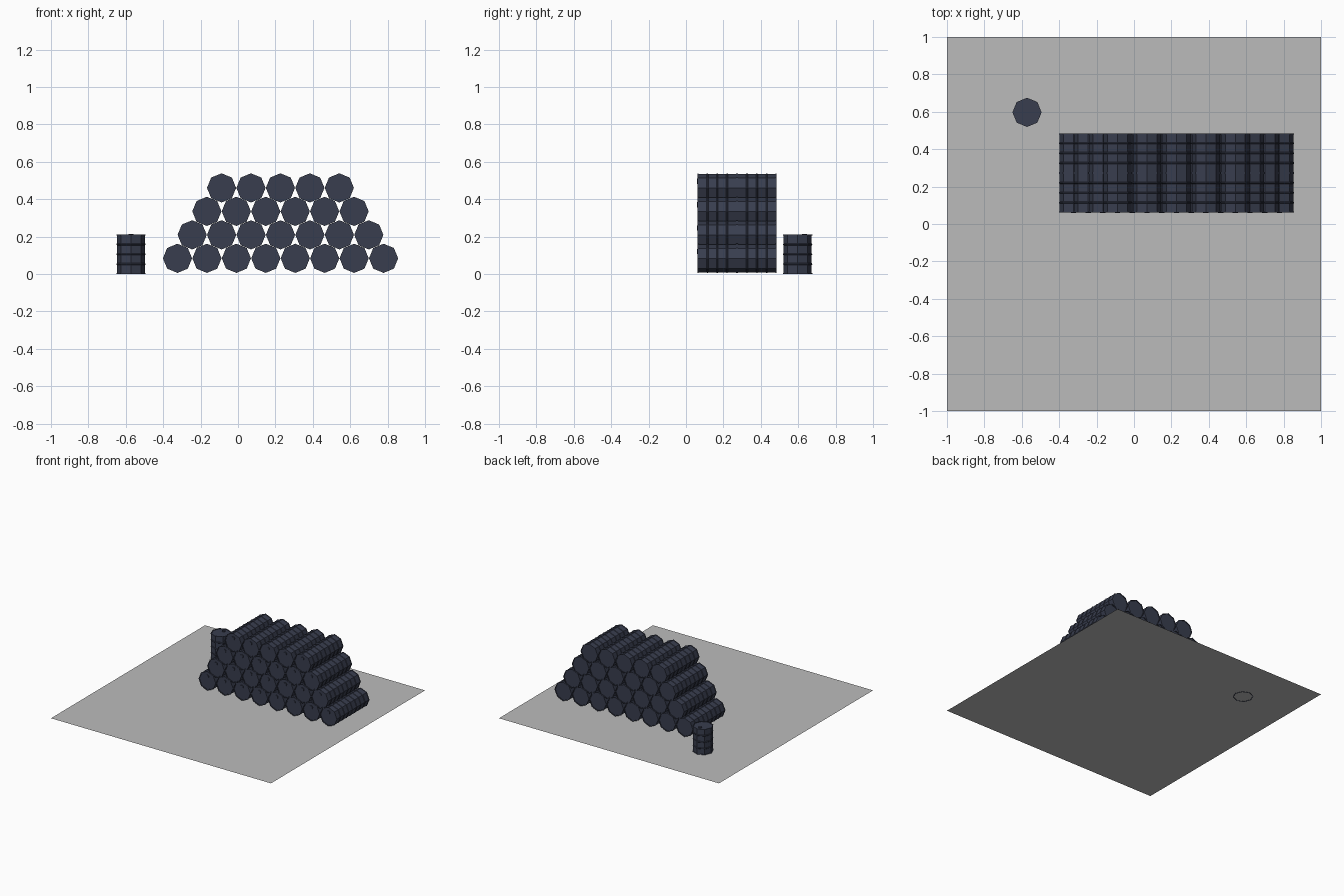
import bpy, bmesh, math
from mathutils import Matrix

if "Cube" in bpy.data.objects:
    bpy.data.objects.remove(bpy.data.objects["Cube"])

def mat(name, rgb):
    m = bpy.data.materials.new(name)
    m.diffuse_color = (*rgb, 1)
    m.use_nodes = True
    m.node_tree.nodes["Principled BSDF"].inputs["Base Color"].default_value = m.diffuse_color
    return m

grey = mat("floor grey", (0.5, 0.5, 0.5))
navy = mat("drum navy", (0.040, 0.047, 0.077))

SIDES, BODY, RIB, LEN = 8, 0.0752, 0.078, 0.2115

def lathe(bm, profile):
    """Spin (radius, z) points into closed flat-faced rings around z."""
    rings = []
    for r, z in profile:
        rings.append([bm.verts.new((r * math.cos(2 * math.pi * i / SIDES),
                                    r * math.sin(2 * math.pi * i / SIDES), z))
                      for i in range(SIDES)])
    for a, b in zip(rings, rings[1:]):
        for i in range(SIDES):
            j = (i + 1) % SIDES
            bm.faces.new((a[i], a[j], b[j], b[i]))
    bm.faces.new(rings[0][::-1])
    bm.faces.new(rings[-1])

# One drum: recessed lids, rims at both ends, three rolling hoops
lip, rec = 0.072, 0.004
profile = [(lip, rec), (lip, 0), (RIB, 0), (RIB, 0.005), (BODY, 0.006)]
for k in (1, 2, 3):
    z = LEN * k / 4
    profile += [(BODY, z - 0.005), (RIB, z - 0.002), (RIB, z + 0.002), (BODY, z + 0.005)]
profile += [(BODY, LEN - 0.006), (RIB, LEN - 0.005), (RIB, LEN), (lip, LEN), (lip, LEN - rec)]
bm = bmesh.new()
lathe(bm, profile)
# Bung on the top lid
bmesh.ops.create_cone(bm, cap_ends=True, segments=8, radius1=0.014, radius2=0.014, depth=0.008,
                      matrix=Matrix.Translation((0, 0.036, LEN - 0.002)))
bmesh.ops.recalc_face_normals(bm, faces=bm.faces)
drum_mesh = bpy.data.meshes.new("drum")
bm.to_mesh(drum_mesh)
bm.free()
drum_mesh.materials.append(navy)

def drum(name, loc, tilt=0):
    o = bpy.data.objects.new(name, drum_mesh)
    o.location = loc
    o.rotation_euler.x = tilt
    bpy.context.collection.objects.link(o)

# Stack of lying drums: rows of 8, 7, 6, 5, two deep
for row in range(4):
    for col in range(8 - row):
        for depth in range(2):
            drum("stacked_drum", (-0.3235 + row * 0.0785 + col * 0.1574,
                                  0.0615 + LEN * (depth + 1), 0.084 + row * 0.1255),
                 math.pi / 2)

# Single standing drum
drum("standing_drum", (-0.572, 0.597, 0))

# Flat floor sheet
bpy.ops.mesh.primitive_plane_add(size=2, location=(0, 0, 0.002))
floor = bpy.context.object
floor.name = "floor_sheet"
floor.data.materials.append(grey)
